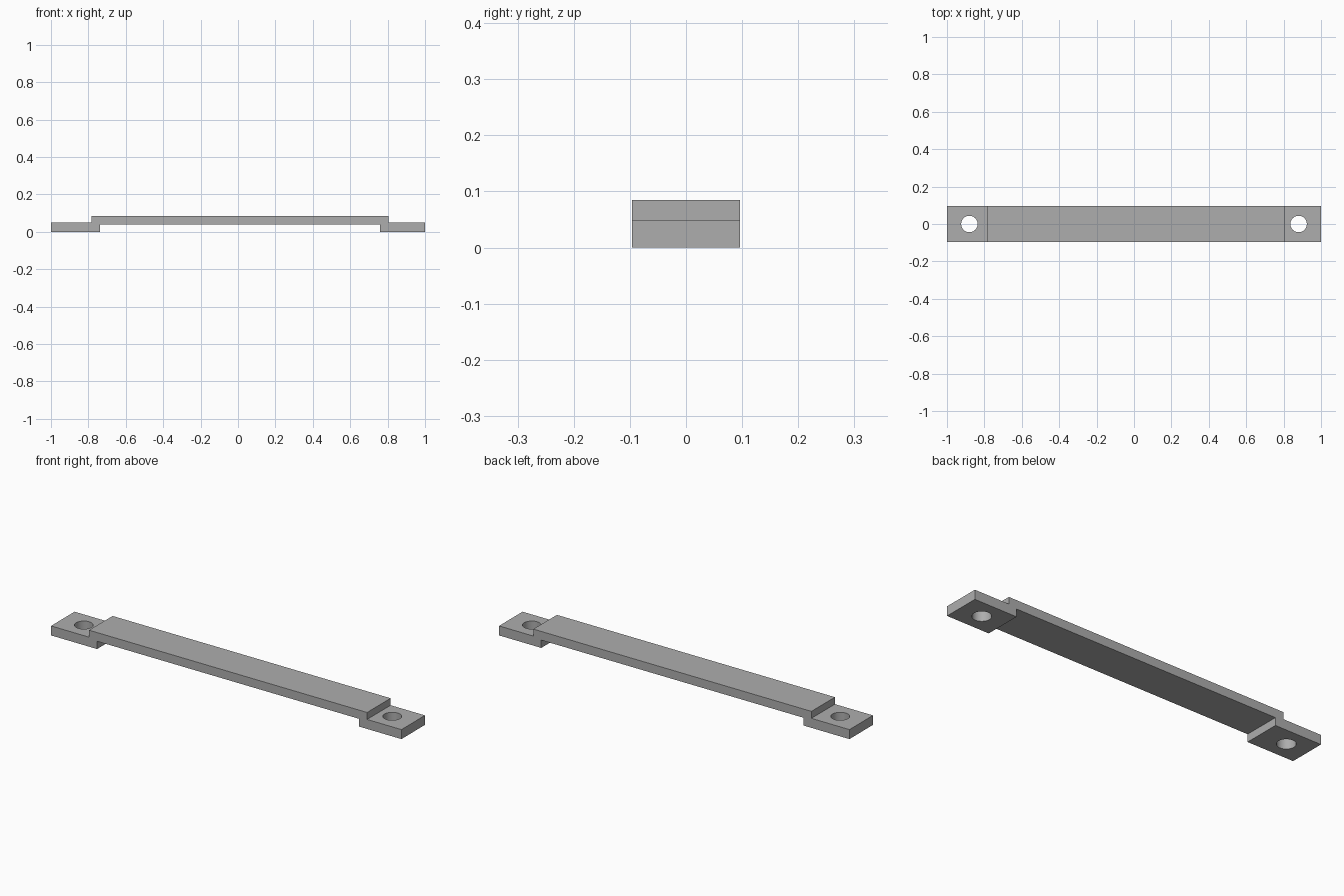
import bpy
import bmesh

cube = bpy.data.objects.get("Cube")
if cube:
    bpy.data.objects.remove(cube, do_unlink=True)

HALF_WIDTH = 0.096
HOLE_X, HOLE_RADIUS = 0.88, 0.044

grey = bpy.data.materials.new("plain grey")
grey.use_nodes = True
grey.diffuse_color = (0.42, 0.42, 0.42, 1)
grey.node_tree.nodes["Principled BSDF"].inputs["Base Color"].default_value = grey.diffuse_color


def extrude_profile(name, profile):
    """Extrude an x-z outline across the full width."""
    bm = bmesh.new()
    face = bm.faces.new([bm.verts.new((x, -HALF_WIDTH, z)) for x, z in profile])
    result = bmesh.ops.extrude_face_region(bm, geom=[face])
    verts = [v for v in result["geom"] if isinstance(v, bmesh.types.BMVert)]
    bmesh.ops.translate(bm, verts=verts, vec=(0, 2 * HALF_WIDTH, 0))
    bmesh.ops.recalc_face_normals(bm, faces=bm.faces)
    mesh = bpy.data.meshes.new(name)
    bm.to_mesh(mesh)
    bm.free()
    mesh.materials.append(grey)
    obj = bpy.data.objects.new(name, mesh)
    bpy.context.collection.objects.link(obj)
    return obj


# Stepped bar: raised middle strip with a lower tab at each end
bar = extrude_profile("stepped_bar", [
    (-1, 0), (-0.737, 0), (-0.737, 0.04), (0.759, 0.04), (0.759, 0), (1, 0),
    (1, 0.049), (0.804, 0.049), (0.804, 0.085),
    (-0.783, 0.085), (-0.783, 0.049), (-1, 0.049)])

# Round screw hole through each tab
for side, x in (("right", -HOLE_X), ("left", HOLE_X)):
    bpy.ops.mesh.primitive_cylinder_add(vertices=48, radius=HOLE_RADIUS, depth=0.3,
                                        location=(x, 0, 0))
    cutter = bpy.context.object
    cutter.name = side + "_hole_cutter"
    cutter.data.materials.append(grey)
    cut = bar.modifiers.new(side + "_hole", 'BOOLEAN')
    cut.operation = 'DIFFERENCE'
    cut.solver = 'EXACT'
    cut.object = cutter
    bpy.context.view_layer.objects.active = bar
    bpy.ops.object.select_all(action='DESELECT')
    bar.select_set(True)
    bpy.ops.object.modifier_apply(modifier=cut.name)
    bpy.data.objects.remove(cutter, do_unlink=True)

# Smooth hole walls, crisp edges elsewhere
bpy.ops.object.shade_smooth_by_angle()
